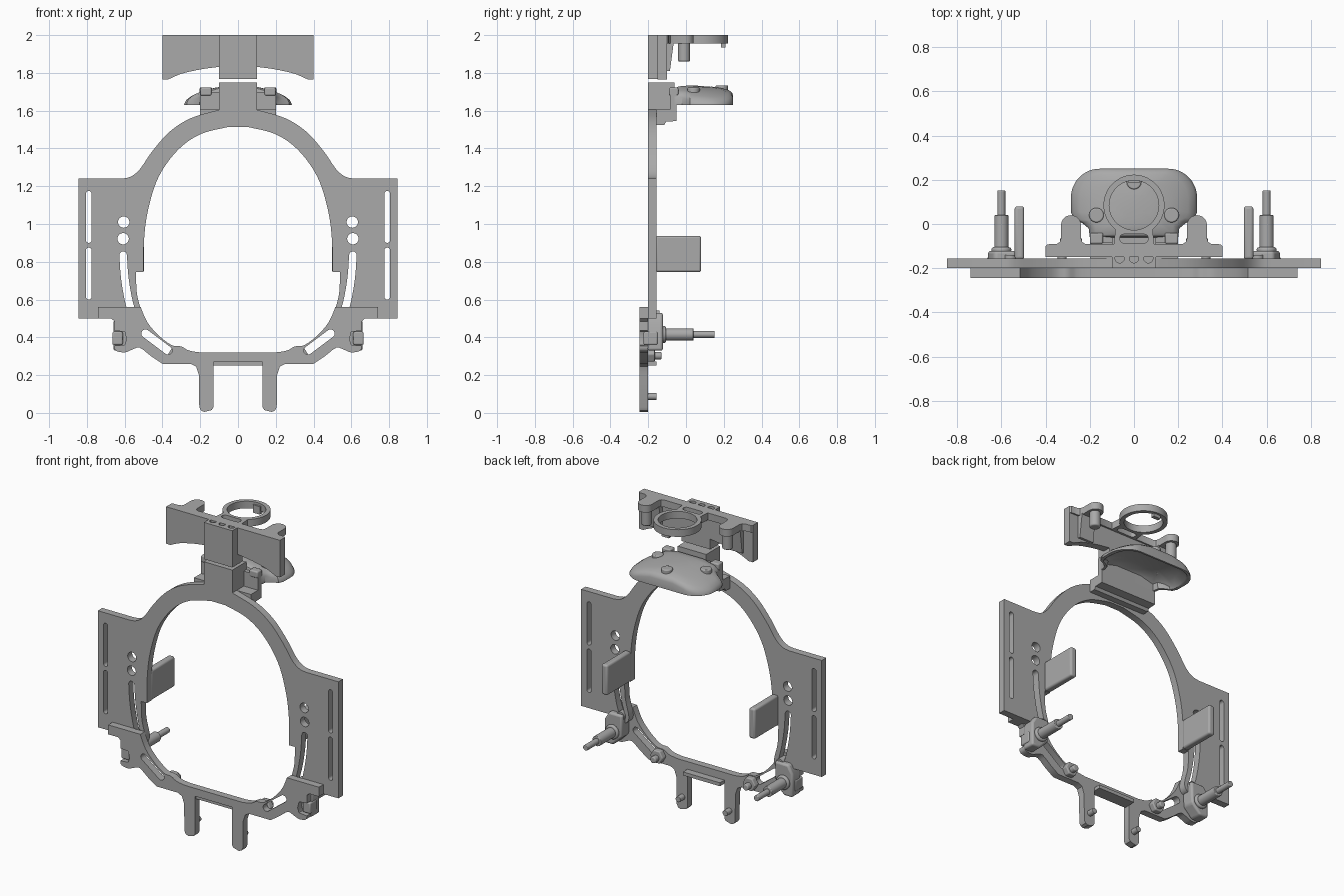
import bpy, bmesh, math
from mathutils import Matrix, Vector

if "Cube" in bpy.data.objects:
    bpy.data.objects.remove(bpy.data.objects["Cube"])

grey = bpy.data.materials.new("plain grey")
grey.use_nodes = True
grey.diffuse_color = (0.4, 0.4, 0.4, 1)
grey.node_tree.nodes["Principled BSDF"].inputs["Base Color"].default_value = (0.4, 0.4, 0.4, 1)

AXES = {  # maps a drawn outline (u, v) and its thickness to model space
    "x": Matrix(((0, 0, 1), (1, 0, 0), (0, 1, 0))),
    "y": Matrix(((1, 0, 0), (0, 0, -1), (0, 1, 0))),
    "z": Matrix.Identity(3),
}


def finish(ob, bevel=0):
    bpy.context.collection.objects.link(ob)
    ob.data.materials.clear()
    ob.data.materials.append(grey)
    bpy.ops.object.select_all(action="DESELECT")
    ob.select_set(True)
    bpy.context.view_layer.objects.active = ob
    if bevel:
        mod = ob.modifiers.new("rounded edges", "BEVEL")
        mod.width, mod.segments, mod.angle_limit = bevel, 3, math.radians(40)
    bpy.ops.object.shade_smooth_by_angle(angle=math.radians(35))


def plate(name, loops, lo, hi, axis="y", bevel=0):
    """Extrude an outline, with any further loops as holes, along one axis."""
    cu = bpy.data.curves.new(name, "CURVE")
    cu.dimensions, cu.fill_mode, cu.extrude = "2D", "BOTH", (hi - lo) / 2
    for loop in loops:
        sp = cu.splines.new("POLY")
        sp.points.add(len(loop) - 1)
        for p, (u, v) in zip(sp.points, loop):
            p.co = (u, v, 0, 1)
        sp.use_cyclic_u = True
    tmp = bpy.data.objects.new(name + " outline", cu)
    bpy.context.collection.objects.link(tmp)
    graph = bpy.context.evaluated_depsgraph_get()
    me = bpy.data.meshes.new_from_object(tmp.evaluated_get(graph))
    bpy.data.objects.remove(tmp)
    shift = Vector([(lo + hi) / 2 if a == axis else 0 for a in "xyz"])
    me.transform(Matrix.Translation(shift) @ AXES[axis].to_4x4())
    bm = bmesh.new()
    bm.from_mesh(me)
    bmesh.ops.remove_doubles(bm, verts=bm.verts, dist=1e-5)
    bmesh.ops.dissolve_limit(bm, angle_limit=0.01, verts=bm.verts, edges=bm.edges)
    bmesh.ops.recalc_face_normals(bm, faces=bm.faces)
    bm.to_mesh(me)
    bm.free()
    me.name = name
    finish(bpy.data.objects.new(name, me), bevel)


def arc(cx, cy, r, a0, a1, n=12):
    return [(cx + r * math.cos(math.radians(a0 + (a1 - a0) * i / n)),
             cy + r * math.sin(math.radians(a0 + (a1 - a0) * i / n))) for i in range(n + 1)]


def circle(cx, cy, r, n=32):
    return arc(cx, cy, r, 0, 360, n)[:-1]


def rect(u0, u1, v0, v1):
    return [(u0, v0), (u1, v0), (u1, v1), (u0, v1)]


def flip(loop, s=-1):
    return [(s * u, v) for u, v in loop]


def mirrored(half):
    return half + flip(half)[::-1]


def smooth(pts, n=5):
    """Catmull-Rom curve through the points."""
    v = [Vector(p) for p in [pts[0]] + pts + [pts[-1]]]
    out = []
    for a, b, c, d in zip(v, v[1:], v[2:], v[3:]):
        for i in range(n):
            t = i / n
            q = b * 2 + (c - a) * t + (a * 2 - b * 5 + c * 4 - d) * t**2 + (b * 3 - a - c * 3 + d) * t**3
            out.append(tuple(q / 2))
    return out + [pts[-1]]


def slot(pts, r):
    """Round-ended slot that follows a path."""
    def ang(a, b):
        return math.degrees(math.atan2(b[1] - a[1], b[0] - a[0]))
    left, right = [], []
    for i in range(1, len(pts) - 1):
        a = math.radians(ang(pts[i - 1], pts[i + 1]) + 90)
        off = Vector((math.cos(a), math.sin(a))) * r
        left.append(tuple(Vector(pts[i]) + off))
        right.append(tuple(Vector(pts[i]) - off))
    e, b = ang(pts[-2], pts[-1]), ang(pts[0], pts[1])
    return right + arc(*pts[-1], r, e - 90, e + 90, 8) + left[::-1] + arc(*pts[0], r, b + 90, b + 270, 8)


# Main frame: arch with two side wings, slots and holes
inner = smooth([(0.05, 1.514), (0.2, 1.475), (0.32, 1.39), (0.42, 1.25), (0.475, 1.08), (0.497, 0.92), (0.5, 0.745)])
foot = smooth([(0.54, 0.745), (0.535, 0.63), (0.51, 0.52), (0.53, 0.475), (0.58, 0.475), (0.62, 0.5)])
wing = [(0.845, 0.5), (0.845, 1.24)]
shoulder = smooth([(0.62, 1.24), (0.57, 1.25), (0.52, 1.29), (0.45, 1.39), (0.36, 1.49), (0.25, 1.56), (0.1, 1.605)])
holes = [slot([(0.79, 0.615), (0.79, 0.86)], 0.015), slot([(0.79, 0.915), (0.79, 1.16)], 0.015),
         circle(0.605, 1.01, 0.03), circle(0.608, 0.922, 0.03),
         slot(smooth([(0.608, 0.835), (0.6, 0.72), (0.58, 0.6), (0.555, 0.51)]), 0.02)]
plate("main_frame", [mirrored(inner + foot + wing + shoulder)] + holes + [flip(h) for h in holes], -0.2, -0.155)

# Lower bracket with two legs
rim = smooth([(0.2, 0.32), (0.26, 0.33), (0.3, 0.352), (0.35, 0.358), (0.42, 0.41), (0.48, 0.48), (0.515, 0.56)], 3)
tab = [(0.74, 0.56), (0.74, 0.5), (0.67, 0.5), (0.655, 0.485), (0.655, 0.435), (0.6, 0.43), (0.59, 0.39), (0.6, 0.36),
       (0.655, 0.355)]
hook = smooth([(0.655, 0.345), (0.645, 0.328), (0.6, 0.32), (0.56, 0.335), (0.52, 0.345), (0.46, 0.3), (0.4, 0.26)], 3)
leg = [(0.25, 0.26), (0.222, 0.245), (0.207, 0.2), (0.205, 0.03), (0.195, 0.012), (0.178, 0.005), (0.14, 0.015),
       (0.13, 0.03), (0.13, 0.27)]
adjuster = slot([(0.37, 0.33), (0.49, 0.42)], 0.022)
plate("lower_bracket", [mirrored(rim + tab + hook + leg), adjuster, flip(adjuster)], -0.245, -0.2)
plate("lower_crossbar", [rect(-0.13, 0.13, 0.25, 0.272)], -0.235, -0.155)

for s, side in ((1, "left"), (-1, "right")):
    # Side pads
    plate(side + "_pad", [rect(-0.16, 0.08, 0.745, 0.937)], *sorted((s * 0.497, s * 0.54)), "x", 0.012)
    # Clamp with stepped pin
    plate(side + "_clamp", [flip([(0.535, 0.53), (0.63, 0.53), (0.66, 0.48), (0.66, 0.33), (0.6, 0.33),
                                  (0.54, 0.39)], s)], -0.205, -0.122, "y", 0.012)
    plate(side + "_clamp_hook", [flip(rect(0.61, 0.665, 0.36, 0.43), s)], -0.225, -0.15, "y", 0.008)
    plate(side + "_pin_collar", [circle(s * 0.6, 0.415, 0.045)], -0.13, -0.105, "y", 0.01)
    plate(side + "_pin_shaft", [circle(s * 0.6, 0.415, 0.032)], -0.12, 0.04, "y", 0.004)
    plate(side + "_pin_tip", [circle(s * 0.6, 0.415, 0.018)], 0.03, 0.152, "y", 0.004)
    plate(side + "_slot_bolt", [circle(s * 0.56, 0.515, 0.028)], -0.225, -0.14)
    # Bracket knobs and leg pegs
    plate(side + "_knob_base", [circle(s * 0.325, 0.31, 0.045, 6)], -0.205, -0.165, "y", 0.006)
    plate(side + "_knob", [circle(s * 0.325, 0.303, 0.02)], -0.17, -0.13, "y", 0.006)
    plate(side + "_leg_peg", [circle(s * 0.165, 0.087, 0.018)], -0.205, -0.155, "y", 0.003)
    # Ribs and hanging pegs below the top lugs
    plate(side + "_lug_rib", [[(-0.11, 1.81), (-0.085, 1.81), (-0.065, 1.96), (-0.11, 1.96)]],
          *sorted((s * 0.235, s * 0.335)), "x")
    plate(side + "_lug_peg", [circle(s * 0.285, -0.01, 0.032)], 1.86, 1.96, "z", 0.008)

# Neck block above the arch, with a stepped shelf behind it
plate("neck_block", [rect(-0.1, 0.1, -0.2, -0.06)], 1.58, 1.75, "z")
plate("neck_shelf", [[(-0.156, 1.525), (-0.115, 1.525), (-0.105, 1.542), (-0.05, 1.545), (-0.05, 1.7),
                      (-0.085, 1.7), (-0.085, 1.605), (-0.156, 1.605)]], -0.2, 0.2, "x")

# Domed visor: one rounded outline repeated inwards, hollow below
half = [(0.1, -0.06), (0.2, -0.06), (0.205, -0.02), (0.235, 0.005), (0.27, 0.02), (0.284, 0.05)]
half += arc(0.155, 0.12, 0.13, 0, 90) + [(0.08, 0.25)]
outline = mirrored(half)


def crown(x, y):
    return 1.735 - 0.075 * (x / 0.285)**2 - 0.5 * max(0, y - 0.02)**2


bm = bmesh.new()
rings = []
for scale, drop in ((0.4, 0.025), (0.75, 0.025), (0.9, 0.035), (0.93, None), (1, None),
                    (1, 0.024), (0.96, 0.008), (0.86, 0), (0.6, 0), (0.3, 0)):
    ring = []
    for u, v in outline:
        x, y = u * scale, 0.08 + (v - 0.08) * scale
        ring.append(bm.verts.new((x, y, 1.63 if drop is None else max(1.632, crown(x, y) - drop))))
    rings.append(ring)
for a, b in zip(rings, rings[1:]):
    for i in range(len(a)):
        j = (i + 1) % len(a)
        bm.faces.new((a[i], a[j], b[j], b[i]))
bm.faces.new(rings[0])
bm.faces.new(rings[-1])
bmesh.ops.recalc_face_normals(bm, faces=bm.faces)
visor = bpy.data.meshes.new("visor")
bm.to_mesh(visor)
bm.free()
finish(bpy.data.objects.new("visor", visor))

# Visor buttons
for i, (x, y) in enumerate(((0.17, 0.04), (-0.17, 0.04), (0, 0.19))):
    plate(f"visor_button_{i + 1}", [circle(x, y, 0.033)], crown(x, y) - 0.02, crown(x, y) + 0.014, "z", 0.006)
for x, side in ((0.17, "left"), (-0.17, "right")):
    plate(side + "_visor_block", [rect(x - 0.03, x + 0.03, -0.09, -0.04)], 1.68, 1.722, "z", 0.008)

# Top mount: curved back plate, drilled centre post, bracket with lugs and ring
sweep = smooth([(0.37, 1.765), (0.3, 1.795), (0.2, 1.818), (0.1, 1.832)])
plate("top_mount_plate", [mirrored([(0.4, 2.0), (0.4, 1.765)] + sweep)], -0.15, -0.1)
plate("top_mount_post", [rect(-0.1, 0.1, -0.2, -0.1)] + [circle(x, -0.155, 0.021) for x in (-0.065, 0, 0.065)],
      1.767, 2.0, "z")
bracket = [(0.4, -0.12), (0.4, -0.1), (0.392, -0.092), (0.35, -0.09), (0.336, -0.082), (0.33, -0.065)]
bracket += arc(0.285, -0.005, 0.045, 0, 180) + [(0.24, -0.065), (0.234, -0.082), (0.22, -0.09), (0.09, -0.09)]
bracket += arc(0, 0.085, 0.138, -52, 88, 24)
plate("top_ring_bracket", [mirrored(bracket), circle(0, 0.085, 0.112, 48),
                           slot([(-0.045, -0.066), (0.045, -0.066)], 0.02)], 1.955, 2.0, "z")
plate("ring_tab", [rect(-0.025, 0.025, 0.185, 0.208)], 1.935, 1.985, "z")
